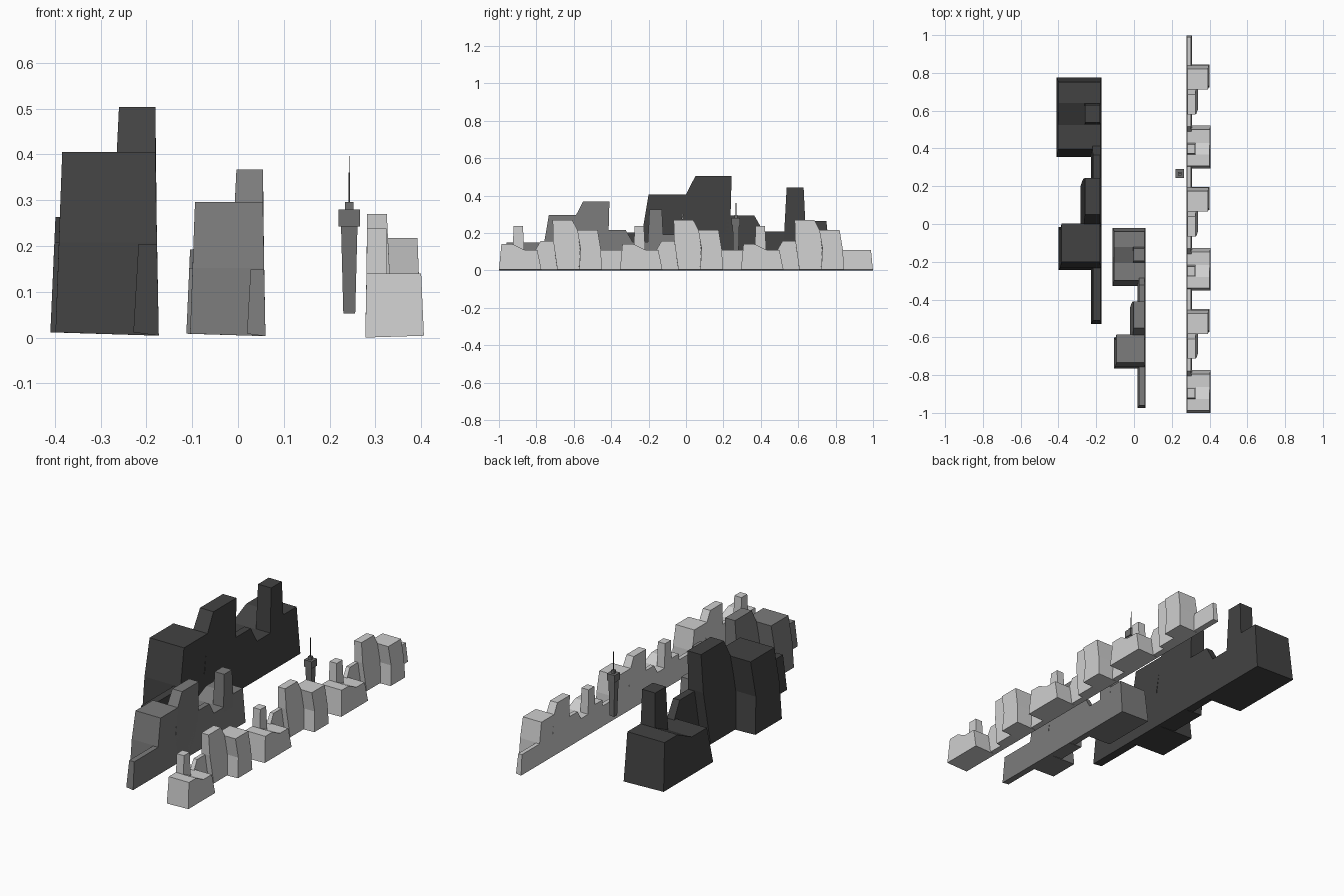
import bpy, bmesh
from mathutils import Vector

if "Cube" in bpy.data.objects:
    bpy.data.objects.remove(bpy.data.objects["Cube"])


def material(name, value):
    m = bpy.data.materials.new(name)
    m.use_nodes = True
    color = (value, value, value, 1)
    m.diffuse_color = color
    m.node_tree.nodes["Principled BSDF"].inputs["Base Color"].default_value = color
    return m


light = material("light grey", 0.62)
middle = material("medium grey", 0.2)
dark = material("charcoal grey", 0.055)
tower_grey = material("tower grey", 0.16)
mast_grey = material("mast grey", 0.05)


def finish(name, bm, mat):
    bmesh.ops.recalc_face_normals(bm, faces=bm.faces)
    mesh = bpy.data.meshes.new(name)
    bm.to_mesh(mesh)
    bm.free()
    mesh.materials.append(mat)
    ob = bpy.data.objects.new(name, mesh)
    bpy.context.collection.objects.link(ob)
    return ob


# Building silhouettes: (distance along street, height), with depth at base and top
BUILDINGS = {
    "low_wall": ([(0.1, 0), (0.1, 0.108), (0.695, 0.108), (0.705, 0)], 0.03, 0.024),
    "stepped_block": ([(0, 0), (0.013, 0.14), (0.073, 0.14), (0.136, 0.11),
                       (0.205, 0.11), (0.227, 0)], 0.128, 0.122),
    "chimney": ([(0.072, 0.09), (0.079, 0.238), (0.128, 0.238), (0.136, 0.09)], 0.05, 0.046),
    "narrow_house": ([(0.2, 0), (0.195, 0.11), (0.222, 0.157), (0.3, 0.157), (0.32, 0)],
                     0.03, 0.024),
    "tall_block": ([(0.312, 0), (0.29, 0.16), (0.287, 0.27), (0.392, 0.27),
                    (0.42, 0.215), (0.435, 0.11), (0.428, 0)], 0.06, 0.047),
    "deep_block": ([(0.428, 0), (0.437, 0.11), (0.418, 0.217), (0.527, 0.217),
                    (0.545, 0.11), (0.55, 0)], 0.122, 0.114),
}


def building(name, profile, base, top, origin, scale, direction, mat):
    """Extrude a silhouette from the flush side, with battered walls."""
    bm = bmesh.new()
    peak = max(z for u, z in profile)
    rings = []
    for front in (False, True):
        ring = []
        for u, z in profile:
            d = base + (top - base) * z / peak if front else 0.004 * min(z / 0.2, 1)
            lift = 0.004 if front and z == 0 else 0
            p = Vector((d * direction, u * direction, z + lift)) * scale
            ring.append(bm.verts.new(Vector(origin) + p))
        rings.append(ring)
        bm.faces.new(ring)
    n = len(profile)
    for i in range(n):
        j = (i + 1) % n
        bm.faces.new((rings[0][i], rings[0][j], rings[1][j], rings[1][i]))
    finish(name, bm, mat)


# Rows: name, starting corner, scale, direction along the street, colour
ROWS = [("near_row_%d" % (i + 1), (0.278, -1 + 0.647 * i, 0), 1, 1, light) for i in range(3)]
ROWS += [("middle_row", (0.06, -0.022, 0.003), 1.35, -1, middle),
         ("far_row", (-0.173, 0.775, 0.004), 1.85, -1, dark)]
for row, origin, scale, direction, mat in ROWS:
    for part, (profile, base, top) in BUILDINGS.items():
        building(row + "_" + part, profile, base, top, origin, scale, direction, mat)


# Watch tower: square tapered sections
def section(name, z0, z1, r0, r1, mat):
    bm = bmesh.new()
    bmesh.ops.create_cube(bm, size=2)
    for v in bm.verts:
        r, z = (r0, z0) if v.co.z < 0 else (r1, z1)
        v.co = (0.243 + v.co.x * r, 0.267 + v.co.y * r, z)
    finish(name, bm, mat)


section("tower_shaft", 0.053, 0.245, 0.013, 0.018, tower_grey)
section("tower_gallery", 0.243, 0.28, 0.023, 0.023, tower_grey)
section("tower_cap", 0.28, 0.296, 0.009, 0.009, tower_grey)
section("mast_base", 0.296, 0.36, 0.002, 0.002, mast_grey)
section("mast_tip", 0.36, 0.396, 0.001, 0.001, mast_grey)
